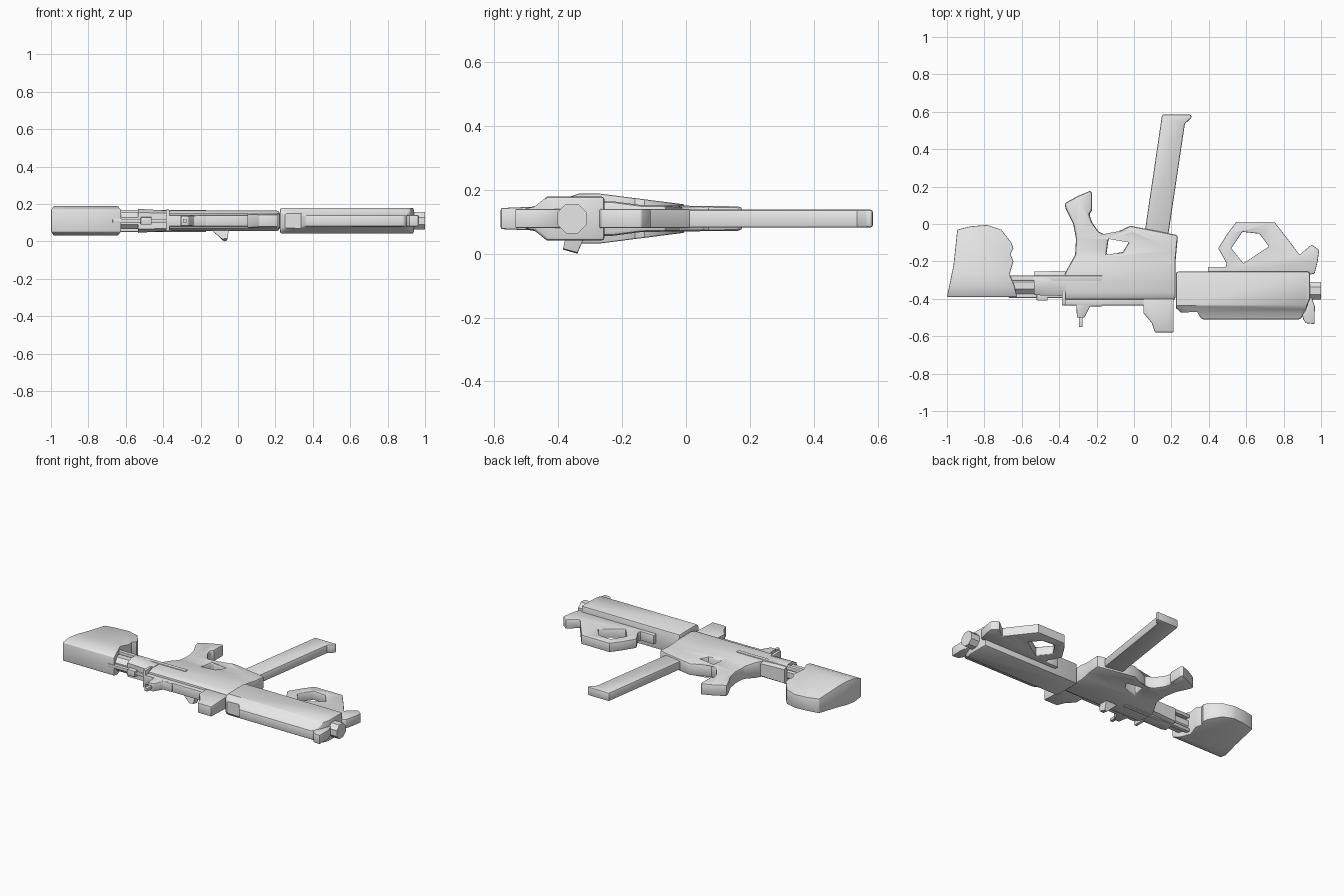
import bpy, bmesh, math
from mathutils import Vector, Matrix

if "Cube" in bpy.data.objects:
    bpy.data.objects.remove(bpy.data.objects["Cube"])

CZ = 0.11  # mid-plane height of the whole piece
grey = bpy.data.materials.new("plain grey")
grey.diffuse_color = (0.8, 0.8, 0.8, 1)
grey.use_nodes = True
grey.node_tree.nodes["Principled BSDF"].inputs["Base Color"].default_value = grey.diffuse_color


def finish(bm, name, bevel=0.0, segments=2):
    bmesh.ops.recalc_face_normals(bm, faces=bm.faces)
    me = bpy.data.meshes.new(name)
    bm.to_mesh(me)
    bm.free()
    me.materials.append(grey)
    ob = bpy.data.objects.new(name, me)
    bpy.context.collection.objects.link(ob)
    bpy.context.view_layer.objects.active = ob
    ob.select_set(True)
    if bevel:
        mod = ob.modifiers.new("soft edges", 'BEVEL')
        mod.width, mod.segments = bevel, segments
        mod.limit_method, mod.angle_limit = 'ANGLE', math.radians(55)
        bpy.ops.object.modifier_apply(modifier=mod.name)
    bpy.ops.object.shade_smooth_by_angle(angle=math.radians(35))
    ob.select_set(False)
    return ob


def slab(name, outline, depth, holes=(), bevel=0.012, cz=CZ):
    """Flat outline in xy, thickened to a half depth that varies along y."""
    bm = bmesh.new()
    for loop in (outline, *holes):
        vs = [bm.verts.new((x, y, 0)) for x, y in loop]
        for a, b in zip(vs, vs[1:] + vs[:1]):
            bm.edges.new((a, b))
    bmesh.ops.triangle_fill(bm, edges=bm.edges[:], use_beauty=True)
    for y, _ in depth:
        bmesh.ops.bisect_plane(bm, geom=bm.verts[:] + bm.edges[:] + bm.faces[:],
                               plane_co=(0, y, 0), plane_no=(0, 1, 0), dist=1e-5)

    def half(y):
        if y <= depth[0][0]:
            return depth[0][1]
        for (y0, h0), (y1, h1) in zip(depth, depth[1:]):
            if y <= y1:
                return h0 + (h1 - h0) * (y - y0) / (y1 - y0)
        return depth[-1][1]

    lower = bm.verts[:]
    ext = bmesh.ops.extrude_face_region(bm, geom=bm.faces[:], use_keep_orig=True)
    for v in ext["geom"]:
        if isinstance(v, bmesh.types.BMVert):
            v.co.z = cz + half(v.co.y)
    for v in lower:
        v.co.z = cz - half(v.co.y)
    bmesh.ops.recalc_face_normals(bm, faces=bm.faces)
    bmesh.ops.dissolve_limit(bm, angle_limit=0.01, verts=bm.verts[:], edges=bm.edges[:])
    return finish(bm, name, bevel)


def hull(name, pts, bevel=0.0):
    bm = bmesh.new()
    for p in pts:
        bm.verts.new(p)
    bmesh.ops.convex_hull(bm, input=bm.verts[:])
    bmesh.ops.dissolve_limit(bm, angle_limit=0.01, verts=bm.verts[:], edges=bm.edges[:])
    return finish(bm, name, bevel)


def box(name, x0, x1, y0, y1, z0, z1, bevel=0.004):
    return hull(name, [(x, y, z) for x in (x0, x1) for y in (y0, y1) for z in (z0, z1)], bevel)


def tube(name, x0, x1, y, r0, r1=None, sides=8, z=CZ):
    bm = bmesh.new()
    m = (Matrix.Translation(((x0 + x1) / 2, y, z)) @ Matrix.Rotation(math.pi / 2, 4, 'Y')
         @ Matrix.Rotation(math.pi / sides, 4, 'Z'))
    k = 1 / math.cos(math.pi / sides)
    bmesh.ops.create_cone(bm, cap_ends=True, segments=sides, radius1=r0 * k,
                          radius2=(r1 or r0) * k, depth=x1 - x0, matrix=m)
    return finish(bm, name)


# Shoulder stock
stock = slab("stock",
     [(-1, -.39), (-.965, -.22), (-.945, -.03), (-.87, -.012), (-.785, -.005), (-.71, -.03),
      (-.655, -.10), (-.645, -.13), (-.66, -.16), (-.645, -.20), (-.665, -.27),
      (-.64, -.33), (-.625, -.39)],
     [(-.39, .06), (-.335, .078), (-.27, .078), (-.01, .045)], bevel=0.025)

# Receiver with grip and trigger opening
slab("receiver_and_grip",
     [(-.37, -.405), (-.37, -.265), (-.315, -.165), (-.31, -.08), (-.325, 0), (-.365, .08),
      (-.372, .11), (-.30, .15), (-.235, .177), (-.223, .17), (-.225, .07), (-.24, .055),
      (-.225, .01), (-.19, -.04), (-.14, -.065), (-.02, -.01), (.06, -.025), (.235, -.06),
      (.222, -.20), (.222, -.405)],
     [(-.405, .042), (-.365, .054), (-.23, .054), (-.14, .042), (.18, .038)],
     holes=[[(-.148, -.165), (-.135, -.075), (-.04, -.045), (-.018, -.08), (-.06, -.15)]],
     bevel=0.014)
box("receiver_top_rail", -.385, .06, -.435, -.39, .08, .14)
box("rear_band", -.386, -.366, -.435, -.36, .055, .17)

# Magazine with flared end
slab("magazine",
     [(.055, -.06), (.15, .585), (.305, .585), (.308, .568), (.272, .535), (.18, -.08)],
     [(-.06, .028), (.585, .028)], bevel=0.008)

# Barrel shroud
slab("barrel_shroud",
     [(.225, -.45), (.25, -.472), (.34, -.475), (.362, -.51), (.89, -.51), (.918, -.46),
      (.94, -.40), (.94, -.255), (.225, -.255)],
     [(-.51, .03), (-.475, .037), (-.435, .069), (-.255, .069)], bevel=0.01)
box("shroud_rib", .395, .50, -.27, -.23, .08, .14)

# Front hand loop with end lug
slab("front_hand_loop",
     [(.48, -.27), (.495, -.21), (.45, -.13), (.50, -.05), (.548, .012), (.75, .012),
      (.845, -.11), (.885, -.165), (.95, -.11), (.99, -.14), (.982, -.20), (.966, -.265),
      (.90, -.28)],
     [(-.28, .03), (.01, .03)],
     holes=[[(.52, -.13), (.58, -.042), (.67, -.052), (.722, -.12), (.585, -.21)]],
     bevel=0.008)

# Muzzle and front sight
tube("muzzle", .90, 1.0, -.357, .046)
slab("front_sight", [(.89, -.45), (.905, -.51), (.918, -.53), (.965, -.535), (.967, -.44),
                     (.945, -.38), (.90, -.38)], [(-.53, .03), (-.4, .03)], bevel=0.005)

# Middle and rear sights on top of the receiver
slab("middle_sight", [(.05, -.40), (.05, -.475), (.095, -.53), (.112, -.58), (.212, -.58),
                      (.212, -.40)], [(-.58, .033), (-.40, .04)], bevel=0.006)
slab("rear_sight", [(-.31, -.40), (-.305, -.50), (-.265, -.50), (-.235, -.44), (-.17, -.44),
                    (-.17, -.40)], [(-.5, .026), (-.40, .03)], bevel=0.004)
box("rear_sight_post", -.295, -.275, -.55, -.49, .10, .12, .002)

# Rear tube, collar and lock knob
tube("rear_tube", -.70, -.36, -.328, .045)
collar = hull("rear_collar", [(x, y, CZ + s * h) for s in (-1, 1)
                              for x, y, h in [(-.535, -.255, .045), (-.535, -.295, .064),
                                              (-.535, -.345, .064), (-.535, -.38, .045),
                                              (-.365, -.25, .04), (-.365, -.295, .054),
                                              (-.365, -.35, .054), (-.365, -.385, .04)]])
box("lock_knob", -.52, -.462, -.41, -.36, .09, .13)
box("lower_rear_rod", -.67, -.36, -.395, -.37, .10, .12, .003)

# Side rods, one on each face
for label, s in (("upper", 1), ("lower", -1)):
    z0, z1 = sorted((CZ + s * .035, CZ + s * .059))
    box(label + "_side_rod", -.67, -.17, -.302, -.276, z0, z1, .003)

# Cocking handle sticking out of the lower face
hull("cocking_handle", [(-.14, -.375, .06), (-.05, -.375, .06), (-.14, -.315, .06),
                        (-.05, -.315, .06), (-.085, -.385, .013), (-.055, -.385, .016),
                        (-.075, -.34, 0), (-.06, -.34, .004)])
